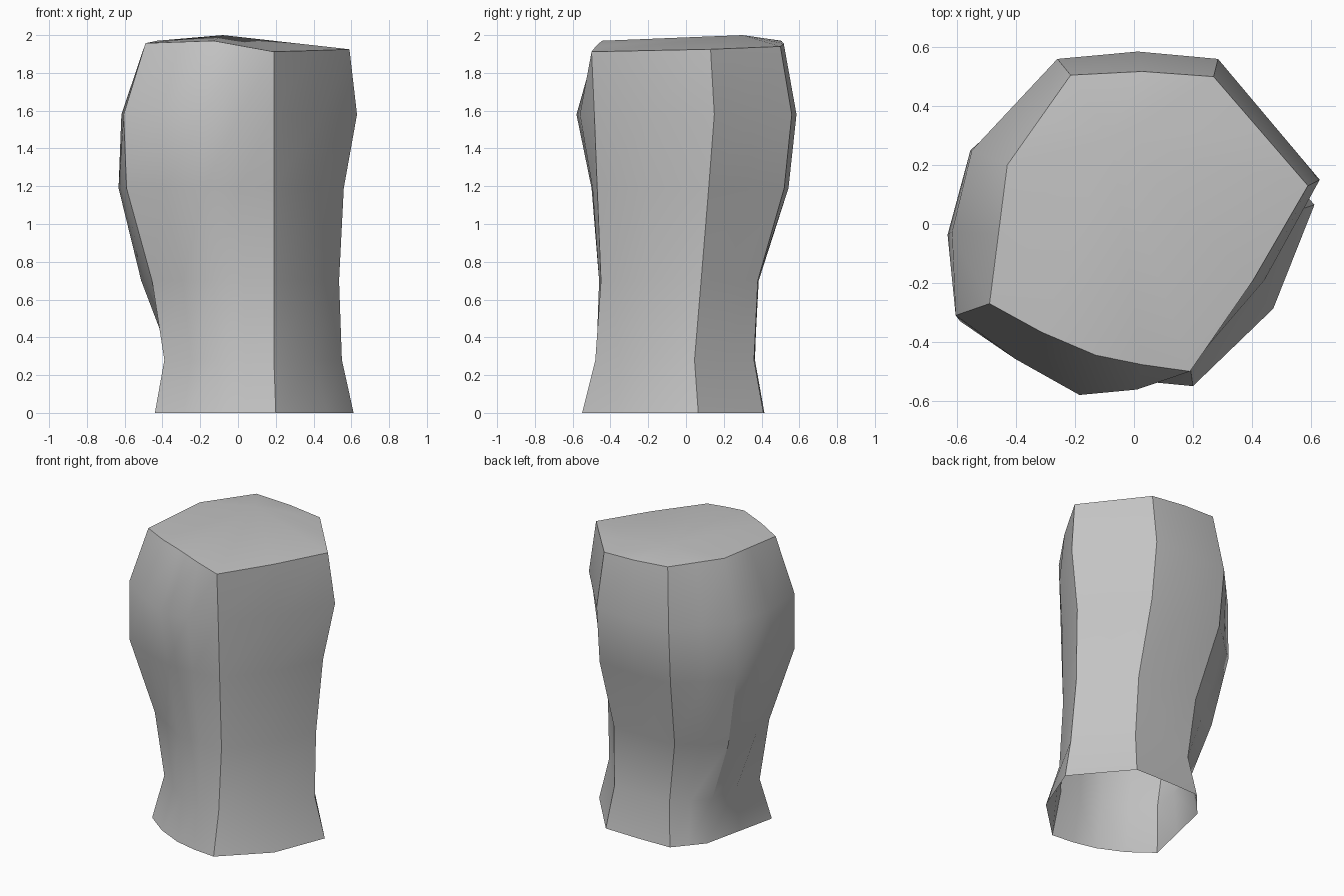
import bpy
import bmesh
import math
from mathutils import Vector

default_cube = bpy.data.objects.get("Cube")
if default_cube:
    bpy.data.objects.remove(default_cube, do_unlink=True)

# Plain grey stone material
stone = bpy.data.materials.new("stone_grey")
stone.use_nodes = True
grey = (0.55, 0.55, 0.55, 1.0)
stone.diffuse_color = grey
stone.node_tree.nodes["Principled BSDF"].inputs["Base Color"].default_value = grey

# Heights of the horizontal rings below the rim
levels = (0, .28, .7, 1.19, 1.58)

# Each corner column, from base to rim: rim height, how far the side
# after it swells outward on each ring, and its (x, y) on each ring
columns = {
    "front_right": (1.957, (.02, 0, 0, .015, .015, .01),
                    [(-.44, -.3), (-.39, -.24), (-.455, -.25),
                     (-.59, -.33), (-.605, -.31), (-.49, -.27)]),
    "front_bulge": (1.97, (.01, .01, .005, .01, .03, .005),
                    [(-.11, -.5), (-.11, -.45), (-.13, -.46),
                     (-.18, -.5), (-.185, -.58), (-.13, -.445)]),
    "front_left": (1.912, (.08, .04, .045, .045, .04, .015),
                   [(.2, -.55), (.19, -.48), (.19, -.45),
                    (.19, -.47), (.19, -.485), (.19, -.5)]),
    "left": (1.925, (0, 0, 0, 0, 0, 0),
             [(.612, .065), (.55, .045), (.535, .08),
              (.56, .12), (.63, .15), (.59, .13)]),
    "back_left": (1.94, (.005, 0, .005, .02, .025, .015),
                  [(.32, .41), (.29, .36), (.28, .38),
                   (.29, .52), (.285, .56), (.27, .5)]),
    "back_right": (1.97, (0, 0, 0, 0, 0, 0),
                   [(-.165, .41), (-.13, .365), (-.18, .38),
                    (-.25, .525), (-.26, .56), (-.215, .505)]),
    "right": (1.97, (0, 0, .055, .06, .04, 0),
              [(-.32, .23), (-.315, .165), (-.46, .2),
               (-.555, .25), (-.55, .25), (-.43, .2)]),
}


def middle(a, b, swell):
    """Point halfway along a side, pushed outward."""
    side = (b - a).to_2d().normalized()
    return (a + b) / 2 + Vector((side.y, -side.x, 0)) * swell


def ring_points(level):
    """Corners and side middles of one horizontal ring."""
    corners = []
    for rim, _, path in columns.values():
        z = levels[level] if level < len(levels) else rim
        corners.append(Vector((*path[level], z)))
    points = []
    for i, (_, swells, _) in enumerate(columns.values()):
        following = corners[(i + 1) % len(corners)]
        points += [corners[i], middle(corners[i], following, swells[level])]
    return points


# Stone pillar: stacked rings, open underneath, with a gently domed top
bm = bmesh.new()
rings = [[bm.verts.new(p) for p in ring_points(level)]
         for level in range(len(levels) + 1)]
count = len(rings[0])
for lower, upper in zip(rings, rings[1:]):
    for i in range(count):
        j = (i + 1) % count
        bm.faces.new((lower[i], lower[j], upper[j], upper[i]))

peak = bm.verts.new((-.08, .3, 2))
rim_ring = rings[-1]
for i in range(count):
    bm.faces.new((rim_ring[i], rim_ring[(i + 1) % count], peak))

mesh = bpy.data.meshes.new("stone_pillar")
bm.to_mesh(mesh)
bm.free()
mesh.materials.append(stone)
pillar = bpy.data.objects.new("stone_pillar", mesh)
bpy.context.collection.objects.link(pillar)

# Smooth sides with crisp corners and rim
bpy.ops.object.select_all(action="DESELECT")
pillar.select_set(True)
bpy.context.view_layer.objects.active = pillar
bpy.ops.object.shade_smooth_by_angle(angle=math.radians(32))
